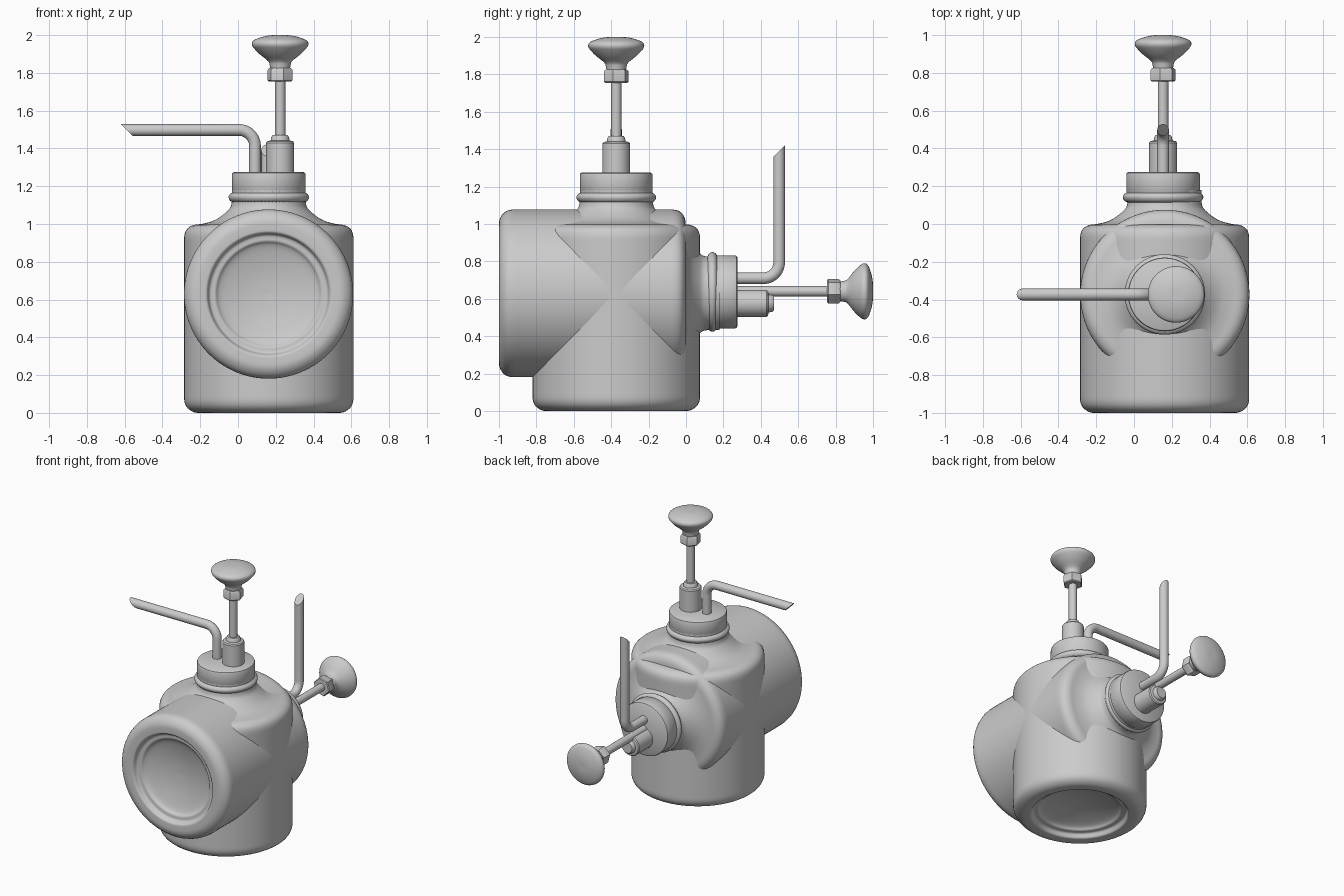
import bpy, bmesh, math
from mathutils import Matrix, Vector

cube = bpy.data.objects.get("Cube")
if cube:
    bpy.data.objects.remove(cube, do_unlink=True)

grey = bpy.data.materials.new("plain grey")
grey.use_nodes = True
GREY = (0.6, 0.6, 0.6, 1)
grey.diffuse_color = GREY
grey.node_tree.nodes["Principled BSDF"].inputs["Base Color"].default_value = GREY


def finish(bm, name, matrix, angle=35):
    bmesh.ops.remove_doubles(bm, verts=bm.verts, dist=1e-5)
    bmesh.ops.recalc_face_normals(bm, faces=bm.faces)
    mesh = bpy.data.meshes.new(name)
    bm.to_mesh(mesh)
    bm.free()
    mesh.materials.append(grey)
    obj = bpy.data.objects.new(name, mesh)
    bpy.context.collection.objects.link(obj)
    obj.matrix_world = matrix
    bpy.ops.object.select_all(action='DESELECT')
    obj.select_set(True)
    bpy.context.view_layer.objects.active = obj
    bpy.ops.object.shade_smooth_by_angle(angle=math.radians(angle))


def rounded(profile, passes):
    """Corner-cutting: softens a coarse profile into a smooth curve."""
    for _ in range(passes):
        pts = [Vector(p) for p in profile]
        out = [pts[0]]
        for a, b in zip(pts, pts[1:]):
            out += [a.lerp(b, 0.25), a.lerp(b, 0.75)]
        profile = out + [pts[-1]]
    return profile


def lathe(name, profile, matrix, x=0, y=0, sides=64, turn=0, passes=0):
    """Spin (radius, height) points around an upright axis at x, y."""
    bm = bmesh.new()
    rings = []
    for r, z in rounded(profile, passes):
        rings.append([bm.verts.new((x + r * math.cos(a), y + r * math.sin(a), z))
                      for a in (turn + math.tau * i / sides for i in range(sides))])
    for lo, hi in zip(rings, rings[1:]):
        for i in range(sides):
            j = (i + 1) % sides
            bm.faces.new((lo[i], lo[j], hi[j], hi[i]))
    finish(bm, name, matrix)


def spout(name, matrix, radius=0.031, sides=24):
    """Bent tube with a slanted tip."""
    stem, top, bend, tip = -0.073, 1.498, 0.085, -0.753
    path = [(stem, 1.25, 0)]
    for i in range(13):
        a = math.pi / 2 * i / 12
        path.append((stem - bend + bend * math.cos(a), top - bend + bend * math.sin(a), a))
    path.append((tip, top, math.pi / 2))
    bm = bmesh.new()
    rings = []
    for k, (px, pz, a) in enumerate(path):
        ring = []
        for i in range(sides):
            t = math.tau * i / sides
            u, v = radius * math.cos(t), radius * math.sin(t)
            slant = u if k == len(path) - 1 else 0
            ring.append(bm.verts.new((px + u * math.cos(a) - slant, v, pz + u * math.sin(a))))
        rings.append(ring)
    for lo, hi in zip(rings, rings[1:]):
        for i in range(sides):
            j = (i + 1) % sides
            bm.faces.new((lo[i], lo[j], hi[j], hi[i]))
    bm.faces.new(rings[0])
    bm.faces.new(rings[-1])
    finish(bm, name, matrix)


# Body with a stepped, hollowed base and a soft shoulder
BODY = [(0, .10), (.10, .095), (.20, .075), (.265, .055), (.28, .035), (.30, .035),
        (.315, .03), (.325, .002), (.345, 0), (.40, 0), (.448, .04), (.448, .12),
        (.448, .5), (.448, .88), (.448, .96), (.41, .995), (.35, 1.0), (.28, 1.02),
        (.215, 1.07), (.195, 1.10), (.195, 1.18)]
RING = [(.19, 1.115), (.205, 1.122), (.213, 1.137), (.213, 1.148), (.205, 1.16), (.19, 1.168)]
CAP = [(0, 1.15), (.185, 1.15), (.195, 1.165), (.195, 1.262), (.192, 1.27), (.184, 1.275), (0, 1.275)]
BARREL = [(0, 1.26), (.074, 1.26), (.074, 1.43), (.068, 1.438), (.05, 1.442),
          (.047, 1.46), (.04, 1.47), (0, 1.47)]
ROD = [(0, 1.26), (.028, 1.26), (.028, 1.77), (0, 1.77)]
NUT = [(0, 1.755), (.062, 1.755), (.068, 1.761), (.068, 1.815), (.06, 1.825), (0, 1.825)]
KNOB = [(0, 1.81), (.05, 1.81), (.055, 1.84), (.06, 1.862), (.105, 1.895), (.135, 1.925),
        (.152, 1.948), (.146, 1.972), (.10, 1.99), (.05, 2.0), (0, 2.0)]


def dispenser(tag, body, head, plunger_x):
    lathe(tag + "_bottle", BODY, body, sides=96, passes=2)
    lathe(tag + "_neck_ring", RING, head, passes=1)
    lathe(tag + "_cap", CAP, head)
    lathe(tag + "_pump_barrel", BARREL, head, x=.06, sides=32)
    spout(tag + "_spout", head)
    lathe(tag + "_plunger_rod", ROD, head, x=plunger_x, sides=24)
    lathe(tag + "_plunger_nut", NUT, head, x=plunger_x, sides=6, turn=math.radians(45))
    lathe(tag + "_plunger_knob", KNOB, head, x=plunger_x, sides=48, passes=2)


# Upright dispenser, and its twin lying with the base to the front
upright = Matrix.Translation((.163, -.373, 0))
dispenser("upright", upright, upright, .06)

lay_down = Matrix(((0, -1, 0), (0, 0, 1), (-1, 0, 0))).to_4x4()
dispenser("lying",
          Matrix.Translation((.162, -1, .629)) @ lay_down,
          Matrix.Translation((.154, -1, .637)) @ lay_down, -.003)
